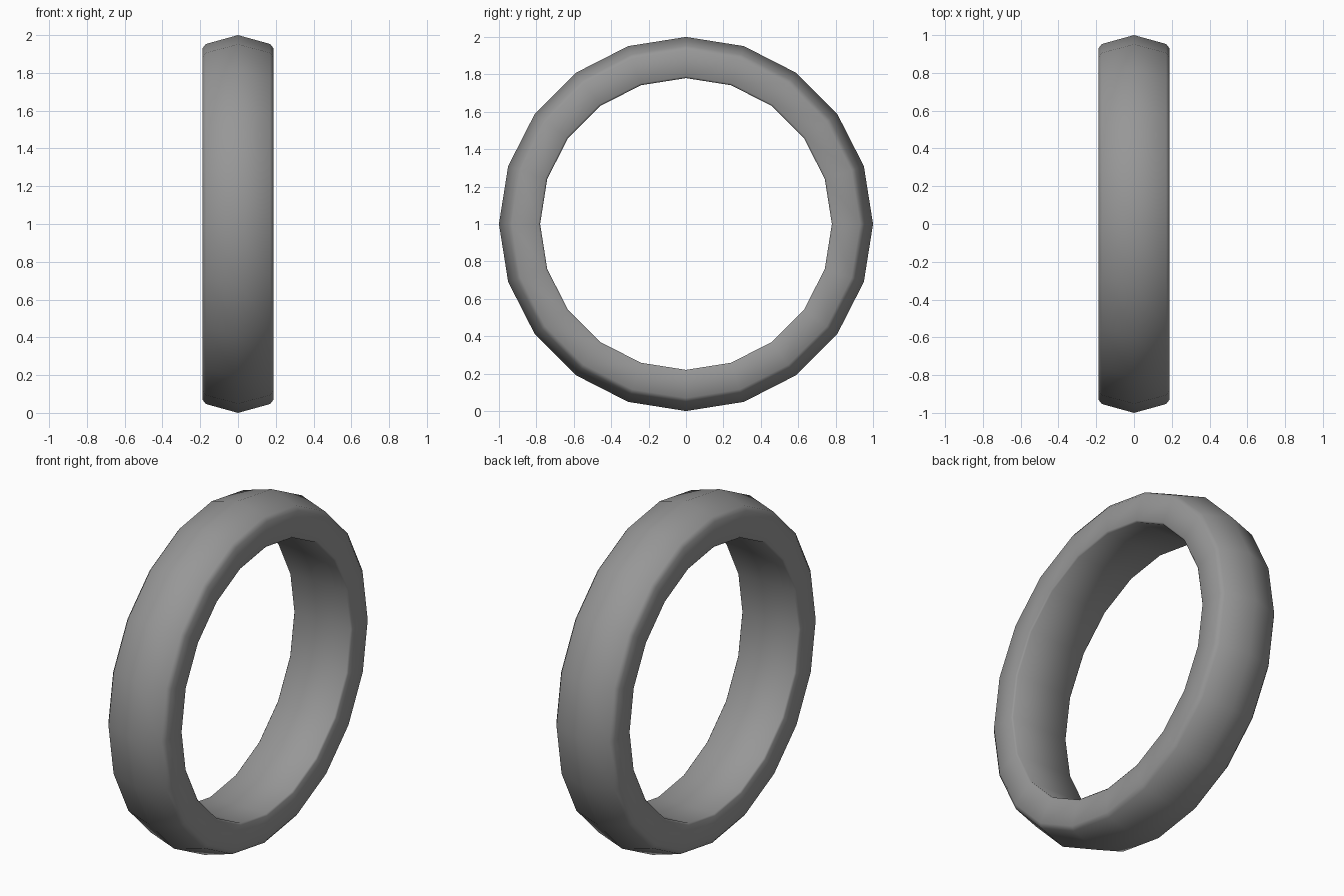
import bpy, bmesh, math

if "Cube" in bpy.data.objects:
    bpy.data.objects.remove(bpy.data.objects["Cube"])

SIDES = 20
# Half cross-section (x, radius), from crown to inner edge
half = [(0.0, 1.0), (0.17, 0.953), (0.188, 0.93), (0.188, 0.79), (0.18, 0.78)]
profile = half + [(-x, r) for x, r in reversed(half[1:])]

# Ring band: the section swept around the x axis
bm = bmesh.new()
rings = []
for i in range(SIDES):
    a = 2 * math.pi * i / SIDES
    rings.append([bm.verts.new((x, r * math.cos(a), 1 + r * math.sin(a))) for x, r in profile])
n = len(profile)
for i in range(SIDES):
    p, q = rings[i], rings[(i + 1) % SIDES]
    for j in range(n):
        k = (j + 1) % n
        bm.faces.new((p[j], p[k], q[k], q[j]))
bmesh.ops.recalc_face_normals(bm, faces=bm.faces)
mesh = bpy.data.meshes.new("ring_band")
bm.to_mesh(mesh)
bm.free()
ring = bpy.data.objects.new("ring_band", mesh)
bpy.context.collection.objects.link(ring)

# Dark grey material
grey = bpy.data.materials.new("dark_grey")
grey.diffuse_color = (0.31, 0.31, 0.31, 1)
grey.use_nodes = True
grey.node_tree.nodes["Principled BSDF"].inputs["Base Color"].default_value = grey.diffuse_color
mesh.materials.append(grey)

# Fully smooth shading
bpy.context.view_layer.objects.active = ring
ring.select_set(True)
bpy.ops.object.shade_smooth()
